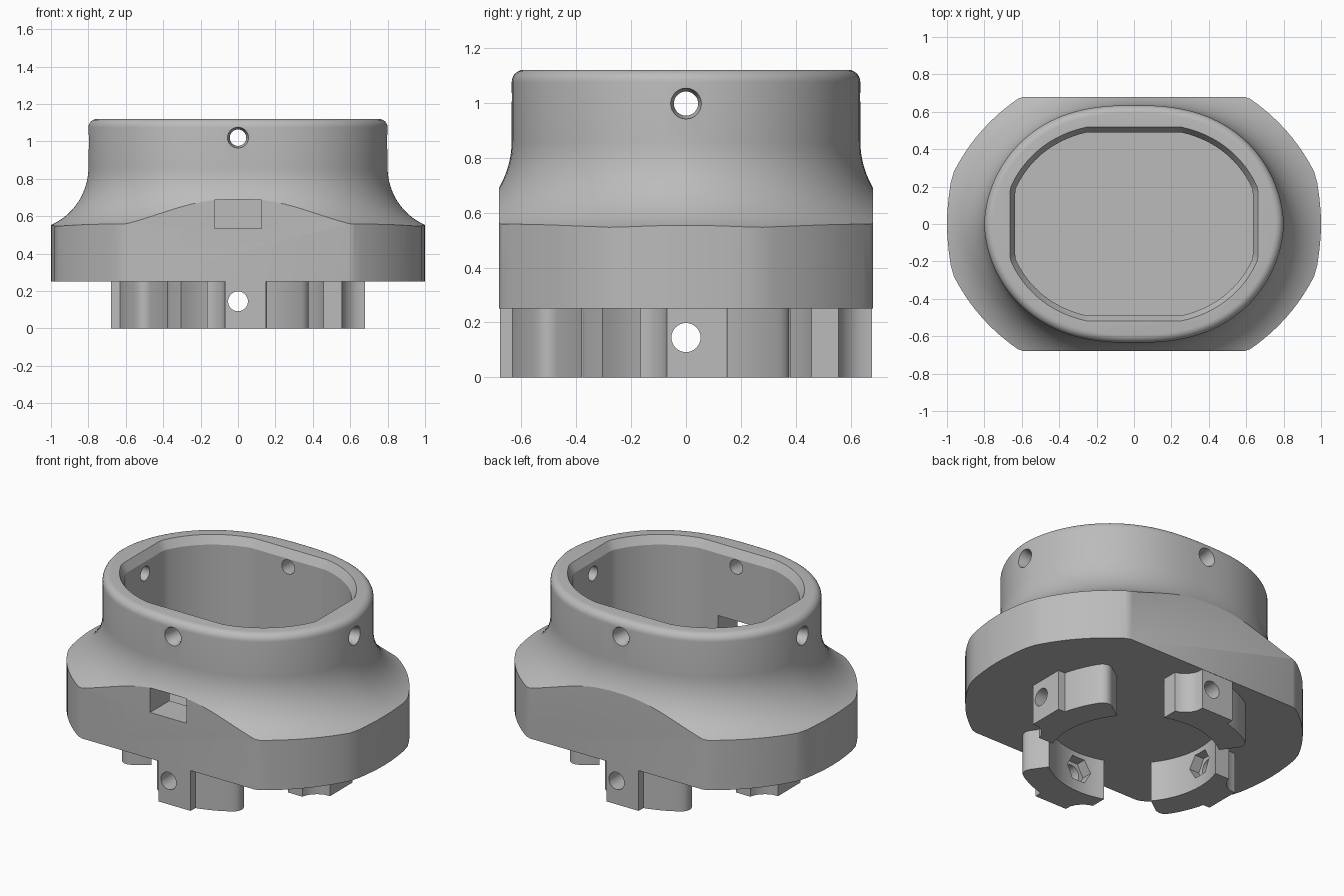
import bpy, bmesh
from math import sin, cos, pi, hypot, radians, atan2, copysign
from mathutils import Matrix

if "Cube" in bpy.data.objects:
    bpy.data.objects.remove(bpy.data.objects["Cube"])

grey = bpy.data.materials.new("plain grey")
grey.use_nodes = True
grey.diffuse_color = (0.5, 0.5, 0.5, 1)
grey.node_tree.nodes["Principled BSDF"].inputs["Base Color"].default_value = (0.5, 0.5, 0.5, 1)


def loft(name, rings, turn=0.0):
    """Closed solid through a stack of rings, turned about z."""
    bm = bmesh.new()
    loops = [[bm.verts.new(p) for p in ring] for ring in rings]
    n = len(loops[0])
    for a, b in zip(loops, loops[1:]):
        for i in range(n):
            j = (i + 1) % n
            bm.faces.new((a[i], a[j], b[j], b[i]))
    bm.faces.new(loops[0])
    bm.faces.new(loops[-1])
    bmesh.ops.recalc_face_normals(bm, faces=bm.faces)
    bm.transform(Matrix.Rotation(turn, 4, 'Z'))
    mesh = bpy.data.meshes.new(name)
    bm.to_mesh(mesh)
    bm.free()
    mesh.materials.append(grey)
    obj = bpy.data.objects.new(name, mesh)
    bpy.context.collection.objects.link(obj)
    return obj


def prism(name, outline, z0, z1, turn=0.0):
    return loft(name, [[(x, y, z) for x, y in outline] for z in (z0, z1)], turn)


def spindle(name, z, steps, sides, turn):
    """Round or hexagonal tool pointing to the front; steps are (distance, radius)."""
    return loft(name, [[(r * cos(2 * pi * i / sides), -d, z + r * sin(2 * pi * i / sides))
                        for i in range(sides)] for d, r in steps], turn)


def cut(obj, tool, operation='DIFFERENCE'):
    mod = obj.modifiers.new("cut", 'BOOLEAN')
    mod.object, mod.operation, mod.solver = tool, operation, 'EXACT'
    graph = bpy.context.evaluated_depsgraph_get()
    mesh = bpy.data.meshes.new_from_object(obj.evaluated_get(graph))
    obj.modifiers.clear()
    obj.data = mesh
    bpy.data.objects.remove(tool)


def smooth(obj):
    bpy.ops.object.select_all(action='DESELECT')
    obj.select_set(True)
    bpy.context.view_layer.objects.active = obj
    bpy.ops.object.shade_smooth_by_angle(angle=radians(27))


def mirrored(quarter):
    """Full outline from a first-quadrant run going from the x side to the y side."""
    half = quarter + [(-x, y) for x, y in reversed(quarter)]
    full = half + [(-x, -y) for x, y in half]
    return [p for i, p in enumerate(full) if hypot(p[0] - full[i - 1][0], p[1] - full[i - 1][1]) > 1e-4]


def oval_ring(offset, z, a=0.8, b=0.635, p=2.5, q=1.85, n=128):
    """Full-shouldered oval with slightly pointed ends, offset along its normals."""
    ring = []
    for i in range(n):
        t = 2 * pi * (i + 0.5) / n
        u, v = abs(cos(t)) ** (2 / p), abs(sin(t)) ** (2 / q)
        nx, ny = p * u ** (p - 1) / a, q * v ** (q - 1) / b
        k = offset / hypot(nx, ny)
        ring.append((copysign(a * u + k * nx, cos(t)), copysign(b * v + k * ny, sin(t)), z))
    return ring


# Body: oval collar with a concave flare running down to the wide skirt
R, EDGE = 0.335, 0.045
profile = [(0.305, 0.25)]
for i in range(20, -1, -1):
    a = radians(84) * i / 20
    profile.append((R * (1 - cos(a)), 0.86 - R * sin(a)))
for i in range(7):
    a = pi / 2 * i / 6
    profile.append((EDGE * (cos(a) - 1), 1.12 - EDGE + EDGE * sin(a)))
body = loft("body", [oval_ring(d, z) for d, z in profile])

# Skirt outline: bowed ends, curved shoulders, flat front and back
quarter = [(1, 0), (0.998, 0.07), (0.99, 0.15), (0.98, 0.22)]
for i in range(13):
    t = i / 12
    u = 1 - t
    quarter.append((0.963 * u * u + 1.686 * u * t + 0.62 * t * t,
                    0.28 * u * u + 1.032 * u * t + 0.67 * t * t))
quarter.append((0.59, 0.68))
cut(body, prism("skirt_outline", mirrored(quarter), 0.1, 1.3), 'INTERSECT')


# Cup cavity: inset oval with flattened sides and a chamfered mouth
def cavity_ring(inset, z):
    w, d = 0.663 - inset, 0.518 - inset
    return [(max(-w, min(w, x)), max(-d, min(d, y)), z)
            for x, y, z in oval_ring(-0.095 - inset, z)]


cut(body, loft("cavity", [cavity_ring(0.028, 0.36), cavity_ring(0.028, 1.07),
                          cavity_ring(0, 1.12), cavity_ring(0, 1.2)]))

# Front slot
cut(body, prism("slot", [(-0.125, -0.9), (0.125, -0.9), (0.125, -0.3), (-0.125, -0.3)], 0.535, 0.687))

# Countersunk collar holes: front, left, back, right
for k in range(4):
    reach, z = ((0.635, 1.02), (0.8, 0.997))[k % 2]
    steps = [(0.3, 0.044), (reach - 0.03, 0.044), (reach - 0.005, 0.056), (reach + 0.1, 0.056)]
    cut(body, spindle("collar_hole", z, steps, 32, k * pi / 2))
smooth(body)

# Bayonet feet: flat head with a hole, scooped on one side, round-ended tail on the other
INNER, TAIL = 0.485, 0.65
END = atan2(0.305, 0.38)


def arc(radius, start, end, n=14):
    return [(radius * sin(start + (end - start) * i / n),
             radius * cos(start + (end - start) * i / n)) for i in range(n + 1)]


section = [(-0.165, 0.555), (-0.14, 0.562), (-0.115, 0.578), (-0.09, 0.604), (-0.073, 0.636),
           (-0.07, 0.678), (0.15, 0.678)]
section += arc(TAIL, 0.236, 0.56)
section += [(0.364, 0.536), (0.375, 0.516), (0.377, 0.494), (0.369, 0.47)]
section += arc(INNER, END, -0.347)
names = ["front_foot", "left_foot", "back_foot", "right_foot"]
for k, name in enumerate(names):
    turn = k * pi / 2
    foot = prism(name, [(t, -r) for t, r in section], 0, 0.26, turn)
    cut(foot, spindle("foot_hole", 0.145, [(0.3, 0.053), (0.8, 0.053)], 32, turn))
    cut(foot, spindle("nut_pocket", 0.145, [(0.3, 0.085), (0.545, 0.085)], 6, turn))
    smooth(foot)
